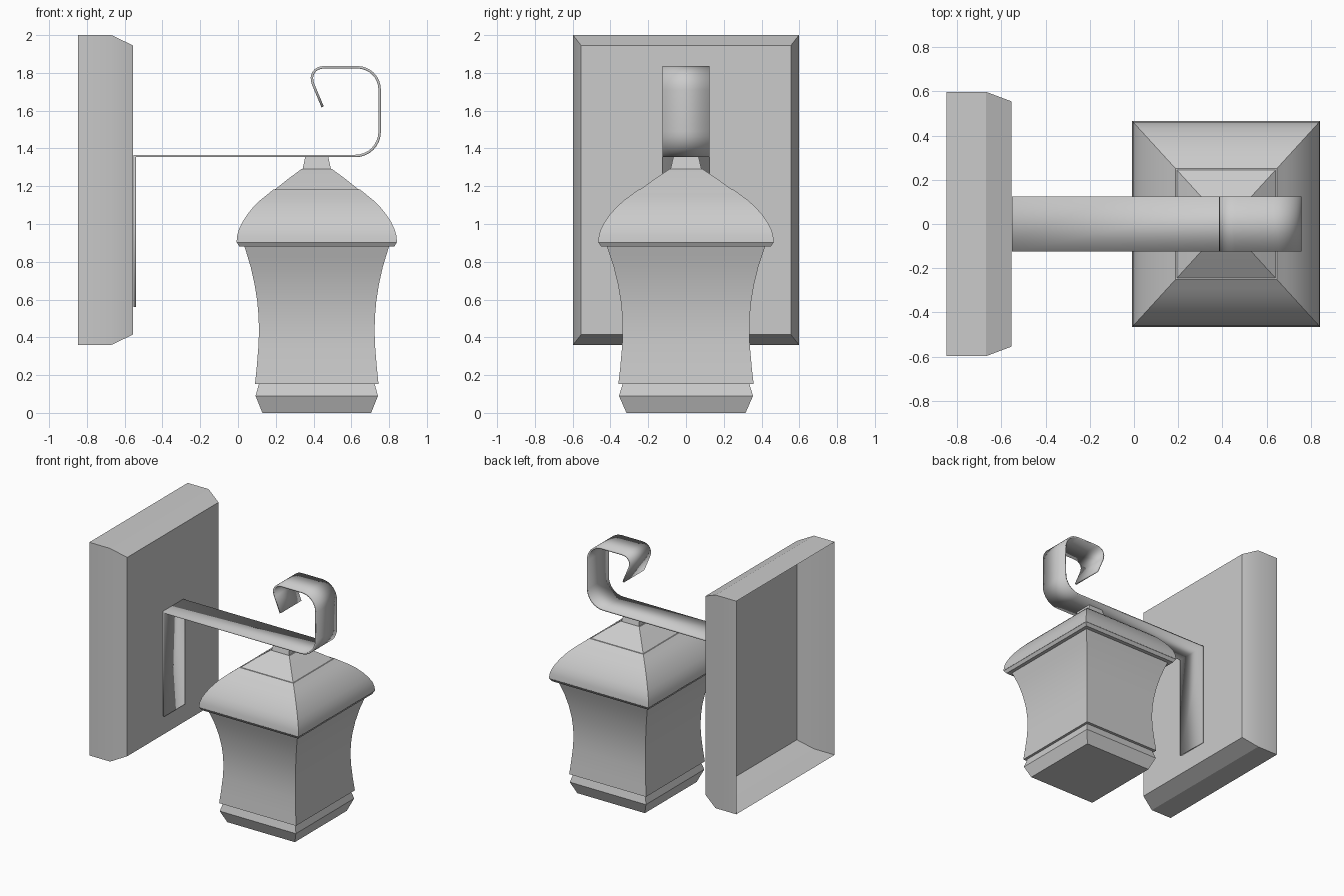
import bpy, bmesh, math
from mathutils import Vector

if "Cube" in bpy.data.objects:
    bpy.data.objects.remove(bpy.data.objects["Cube"])


def finish(bm, name):
    bmesh.ops.recalc_face_normals(bm, faces=bm.faces)
    me = bpy.data.meshes.new(name)
    bm.to_mesh(me)
    bm.free()
    ob = bpy.data.objects.new(name, me)
    bpy.context.collection.objects.link(ob)
    bpy.ops.object.select_all(action='DESELECT')
    bpy.context.view_layer.objects.active = ob
    ob.select_set(True)
    bpy.ops.object.shade_smooth_by_angle(angle=math.radians(25))
    return ob


def loft(name, rings, place, cap_start=True, cap_end=True):
    """Skin rectangular rings; place(u, v, ring) gives the corner position."""
    bm = bmesh.new()
    signs = [(-1, -1), (1, -1), (1, 1), (-1, 1)]
    loops = [[bm.verts.new(place(u, v, r)) for u, v in signs] for r in rings]
    for a, b in zip(loops, loops[1:]):
        for i in range(4):
            j = (i + 1) % 4
            bm.faces.new((a[i], a[j], b[j], b[i]))
    if cap_start:
        bm.faces.new(loops[0])
    if cap_end:
        bm.faces.new(loops[-1])
    return finish(bm, name)


# Lantern parts: rings are (half width in x, height)
CX, DEPTH = 0.417, 1.095


def lantern(name, rings):
    return loft(name, rings, lambda u, v, r: (CX + u * r[0], v * r[0] * DEPTH, r[1]))


lantern("lantern_base", [(.288, 0), (.324, .09), (.306, .155)])
lantern("lantern_body", [(.327, .152), (.318, .24), (.309, .35), (.306, .43), (.308, .51),
                         (.315, .59), (.329, .68), (.349, .77), (.367, .83), (.384, .885)])
lantern("roof_rim", [(.41, .88), (.425, .905)])
lantern("roof_lower", [(.425, .903), (.421, .94), (.411, .975), (.394, 1.01), (.368, 1.05),
                       (.336, 1.09), (.298, 1.127), (.263, 1.155), (.23, 1.182)])
lantern("roof_cap", [(.225, 1.18), (.15, 1.24), (.082, 1.29)])
lantern("neck", [(.076, 1.285), (.06, 1.36)])

# Wall plate: open-backed shell with a chamfered front, rings are (x, half y, half z)
loft("wall_plate", [(-.847, .598, .82), (-.67, .598, .82), (-.555, .555, .765)],
     lambda u, v, r: (r[0], u * r[1], 1.18 + v * r[2]), cap_start=False)


# Bracket strap: path corners are (x, z, fillet length)
corners = [(-.546, .56, 0), (-.546, 1.36, 0), (.75, 1.36, .13), (.75, 1.83, .12),
           (.36, 1.83, .1), (.448, 1.62, 0)]
path = []
for i, (x, z, d) in enumerate(corners):
    p = Vector((x, z))
    if not d:
        path.append(p)
        continue
    a = p + (Vector(corners[i - 1][:2]) - p).normalized() * d
    b = p + (Vector(corners[i + 1][:2]) - p).normalized() * d
    ca, cb = a.lerp(p, .56), b.lerp(p, .56)
    for k in range(9):
        t = k / 8
        s = 1 - t
        path.append(a * s**3 + ca * 3 * s * s * t + cb * 3 * s * t * t + b * t**3)

bm = bmesh.new()
rows = [[bm.verts.new((p.x, y, p.y)) for y in (-.124, .124)] for p in path]
for (a, b), (c, d) in zip(rows, rows[1:]):
    bm.faces.new((a, b, d, c))
strap = finish(bm, "bracket_strap")
solid = strap.modifiers.new("thickness", 'SOLIDIFY')
solid.thickness, solid.offset, solid.use_even_offset = .013, 0, True
# Keep the edge-angle smoothing after the thickness is added
strap.modifiers.move(len(strap.modifiers) - 1, 0)
